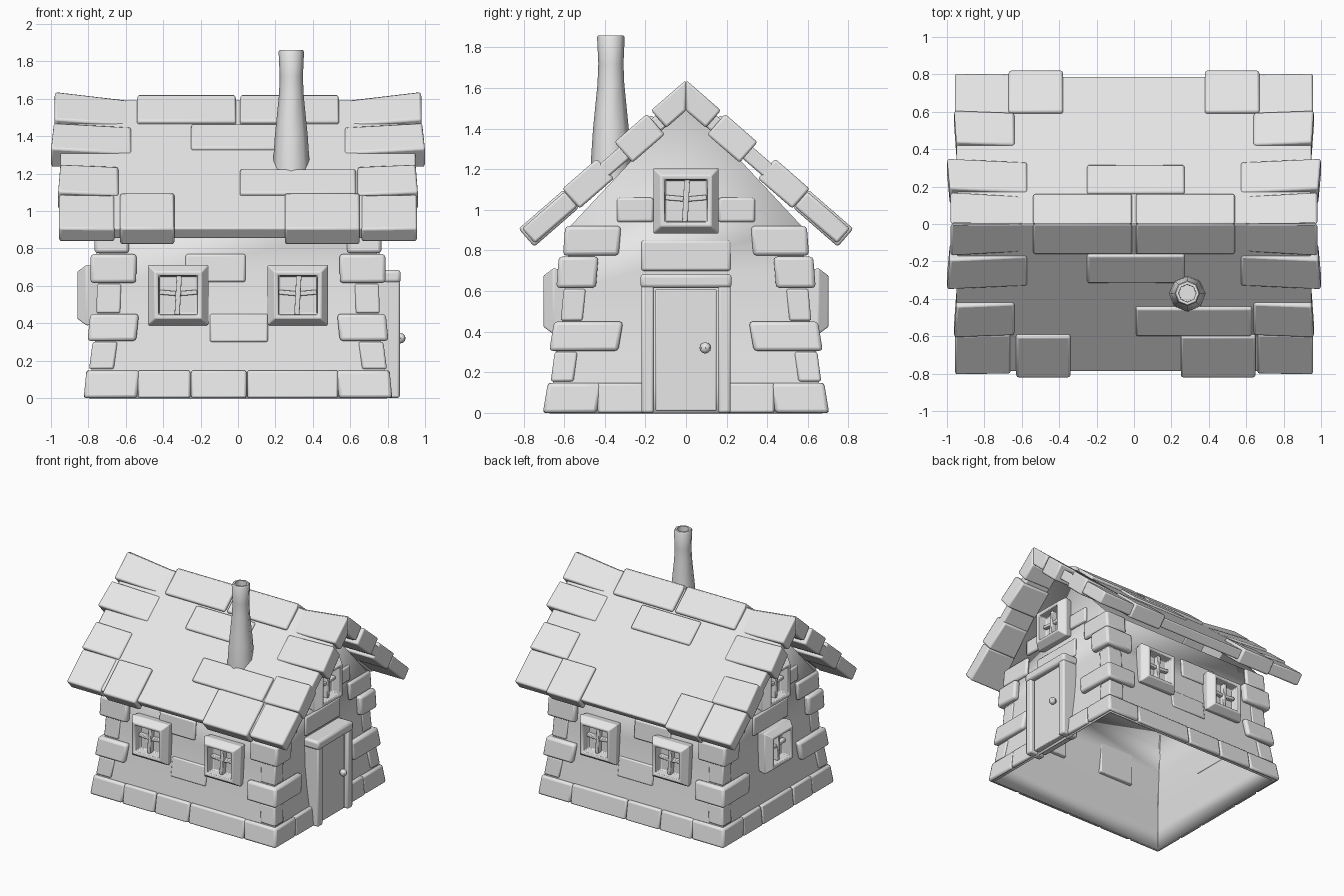
import bpy, bmesh, math
from mathutils import Vector, Matrix

if "Cube" in bpy.data.objects:
    bpy.data.objects.remove(bpy.data.objects["Cube"])

clay = bpy.data.materials.new("plain_grey")
clay.use_nodes = True
GREY = (0.8, 0.8, 0.8, 1)
clay.diffuse_color = GREY
clay.node_tree.nodes["Principled BSDF"].inputs["Base Color"].default_value = GREY


def finish(name, bm, bevel=0.0, matrix=None, angle=40):
    """Turn a bmesh into a named, softly bevelled object."""
    bmesh.ops.recalc_face_normals(bm, faces=bm.faces)
    mesh = bpy.data.meshes.new(name)
    bm.to_mesh(mesh)
    bm.free()
    mesh.materials.append(clay)
    ob = bpy.data.objects.new(name, mesh)
    bpy.context.collection.objects.link(ob)
    if matrix:
        ob.matrix_world = matrix
    if bevel:
        mod = ob.modifiers.new("soft_edges", "BEVEL")
        mod.width, mod.segments = bevel, 2
    bpy.ops.object.select_all(action="DESELECT")
    ob.select_set(True)
    bpy.context.view_layer.objects.active = ob
    bpy.ops.object.shade_smooth_by_angle(angle=math.radians(angle))
    return ob


def loft(bm, rings, cap_start=True, cap_end=True):
    """Skin closed rings of equal length."""
    rows = [[bm.verts.new(p) for p in ring] for ring in rings]
    for a, b in zip(rows, rows[1:]):
        for i in range(len(a)):
            j = (i + 1) % len(a)
            bm.faces.new((a[i], a[j], b[j], b[i]))
    if cap_start:
        bm.faces.new(rows[0])
    if cap_end:
        bm.faces.new(rows[-1])
    return rows


def box(name, x, y, z, bevel=0.0, matrix=None):
    bm = bmesh.new()
    loft(bm, [[(x[0], y[0], h), (x[1], y[0], h), (x[1], y[1], h), (x[0], y[1], h)] for h in z])
    return finish(name, bm, bevel, matrix)


# Walls: leaning open shell with a gable at each end
LEVELS = [(0, .80, .68), (.15, .785, .655), (.3, .765, .635), (.45, .75, .61), (.6, .745, .595), (.92, .74, .57)]


def half(z):
    for (z0, x0, y0), (z1, x1, y1) in zip(LEVELS, LEVELS[1:]):
        if z <= z1:
            t = (z - z0) / (z1 - z0)
            return x0 + t * (x1 - x0), y0 + t * (y1 - y0)
    return LEVELS[-1][1:]


bm = bmesh.new()
rows = loft(bm, [[(-x, -y, z), (x, -y, z), (x, y, z), (-x, y, z)] for z, x, y in LEVELS], False, False)
a, b, c, d = rows[-1]
left_peak, right_peak = bm.verts.new((-.74, 0, 1.53)), bm.verts.new((.74, 0, 1.53))
bm.faces.new((b, c, right_peak))
bm.faces.new((d, a, left_peak))
walls = finish("walls", bm)
walls.modifiers.new("thickness", "SOLIDIFY").thickness = 0.02


# Corner stones: L-shaped blocks wrapped round each corner
def corner_stone(name, sx, sy, z0, z1, lx, ly, out):
    rings = []
    for z in (z0, z1):
        x, y = half(z)
        shape = [(x + out, y + out), (x - lx, y + out), (x - lx, y - .01),
                 (x - .01, y - .01), (x - .01, y - ly), (x + out, y - ly)]
        rings.append([(sx * px, sy * py, z) for px, py in shape])
    bm = bmesh.new()
    loft(bm, rings)
    finish(name, bm, .018)


COURSES = [(0, .148, .26, .24, .025), (.155, .3, .12, .1, .012), (.305, .45, .22, .3, .04),
           (.455, .61, .12, .1, .008), (.615, .77, .2, .15, .045), (.775, .92, .16, .25, .025)]
for sx in (-1, 1):
    for sy in (-1, 1):
        for i, (z0, z1, lx, ly, out) in enumerate(COURSES):
            corner_stone(f"corner_stone_{i}", sx, sy, z0, z1, lx, ly, out)


# Flat stones on one wall; axis 1 = front and back walls, axis 0 = gable walls
def wall_stone(name, axis, sign, u0, u1, z0, z1, out):
    rings = []
    for z in (z0, z1):
        w = half(z)[axis]
        quad = [(u0, w - .01), (u1, w - .01), (u1, w + out), (u0, w + out)]
        rings.append([(u, sign * v, z) if axis else (sign * v, u, z) for u, v in quad])
    bm = bmesh.new()
    loft(bm, rings)
    finish(name, bm, .012)


for s in (-1, 1):
    for u0, u1 in ((-.535, -.255), (-.25, .045), (.05, .535)):
        wall_stone("base_stone", 1, s, u0, u1, 0, .148, .025)
    wall_stone("front_stone", 1, s, -.28, .04, .62, .77, .015)
    wall_stone("front_stone", 1, s, -.15, .16, .3, .45, .01)
    for k in (-1, 1):
        u = sorted((k * .2, k * .435))
        wall_stone("gable_base_stone", 0, s, *u, 0, .148, .025)
        u = sorted((k * .16, k * .34))
        wall_stone("gable_stone", 0, s, *u, .94, 1.06, .02)
    wall_stone("gable_sill_stone", 0, s, -.22, .22, .7, .85, .015)
wall_stone("gable_base_middle", 0, -1, -.195, .195, 0, .148, .025)


# Windows: sloped frame, sunken pane and a slightly crooked cross
def window(name, x, y, z, turn):
    place = Matrix.Translation((x, y, z)) @ Matrix.Rotation(math.radians(turn), 4, "Z")
    bm = bmesh.new()
    loft(bm, [[(-r, -o, -r), (r, -o, -r), (r, -o, r), (-r, -o, r)]
              for r, o in ((.15, -.02), (.162, .055), (.125, .105), (.105, .1), (.1, .03))])
    finish(name + "_frame", bm, .006, place)
    lean = place @ Matrix.Rotation(math.radians(3), 4, "Y")
    box(name + "_upright", (-.014, .014), (-.07, -.025), (-.105, .105), .005, lean)
    for k in (-1, 1):
        tilt = place @ Matrix.Rotation(math.radians(-5 * k), 4, "Y")
        box(name + "_crossbar", sorted((0, .102 * k)), (-.06, -.025), (-.005, .02), .005, tilt)


for x in (-.32, .32):
    window("front_window", x, -.598, .55, 0)
    window("back_window", x, .598, .55, 180)
window("door_gable_window", .735, 0, 1.045, 90)
window("plain_gable_window", -.735, 0, 1.045, -90)
window("plain_gable_lower_window", -.755, 0, .55, -90)

# Door with a chunky frame and knob
for k in (-1, 1):
    box("door_post", (.73, .865), sorted((k * .158, k * .22)), (0, .63), .012)
box("door_lintel", (.73, .87), (-.225, .225), (.615, .685), .018)
box("door_panel", (.73, .84), (-.15, .15), (.01, .61), .006)
bm = bmesh.new()
bmesh.ops.create_uvsphere(bm, u_segments=8, v_segments=6, radius=.028)
finish("door_knob", bm, 0, Matrix.Translation((.868, .095, .32)))
box("door_knob_stem", (.83, .86), (.085, .105), (.31, .33))

# Roof: tiles are laid on a slope, y measured from the ridge
NORMAL = Vector((0, .656, .755))


def on_roof(x, y, side, lift):
    z = 1.595 - .87 * y
    if y == 0:
        return (x, 0, z + lift / NORMAL.z)
    return (x, side * (y + NORMAL.y * lift), z + NORMAL.z * lift)


def tile(name, side, x0, x1, y0, y1, lift=.02, under=-.03, end_lift=None, flare=0, bevel=.012):
    """x1 is the outer end; it may lift and flare."""
    end_lift = lift if end_lift is None else end_lift
    flare = math.copysign(flare, x1)
    bm = bmesh.new()
    loft(bm, [[on_roof(x, y0, side, under), on_roof(x + f, y1, side, under),
               on_roof(x + f, y1, side, top), on_roof(x, y0, side, top)]
              for x, top, f in ((x0, lift, 0), (x1, end_lift, flare))])
    finish(name, bm, bevel)


for s in (-1, 1):
    tile("roof_slab", s, -.95, .95, 0, .79, 0, -.075, bevel=.01)
    for k in (-1, 1):
        tile("ridge_cap", s, k * .01, k * .54, 0, .15, .022)
        tile("ridge_end", s, k * .54, k * .98, 0, .15, -.005, -.08, .035)
        tile("upper_end_tile", s, k * .57, k * .985, .17, .33, .004, -.1, .035, .015)
        tile("middle_end_tile", s, k * .64, k * .95, .42, .59, .012, -.1, .03, .012)
        tile("eave_end_tile", s, k * .66, k * .957, .59, .80, .006, -.085, .012)
    tile("upper_tile", s, -.25, .27, .16, .31, .016)
tile("middle_tile", -1, .01, .63, .44, .59, .02)
for side, x0, x1 in ((-1, -.63, -.34), (-1, .25, .65), (1, -.67, -.38), (1, .38, .67)):
    tile("eave_tile", side, x0, x1, .59, .81, .022, -.095)

# Chimney: tapered octagon with a hollow top
bm = bmesh.new()
rings = []
for r, z in ((.1, 1.15), (.098, 1.25), (.088, 1.4), (.066, 1.62), (.062, 1.72), (.068, 1.85), (.062, 1.86), (.047, 1.86), (.045, 1.7)):
    rings.append([(.285 + r * math.cos(math.pi * i / 4), -.37 + r * math.sin(math.pi * i / 4), z) for i in range(8)])
loft(bm, rings)
finish("chimney", bm, angle=50)
